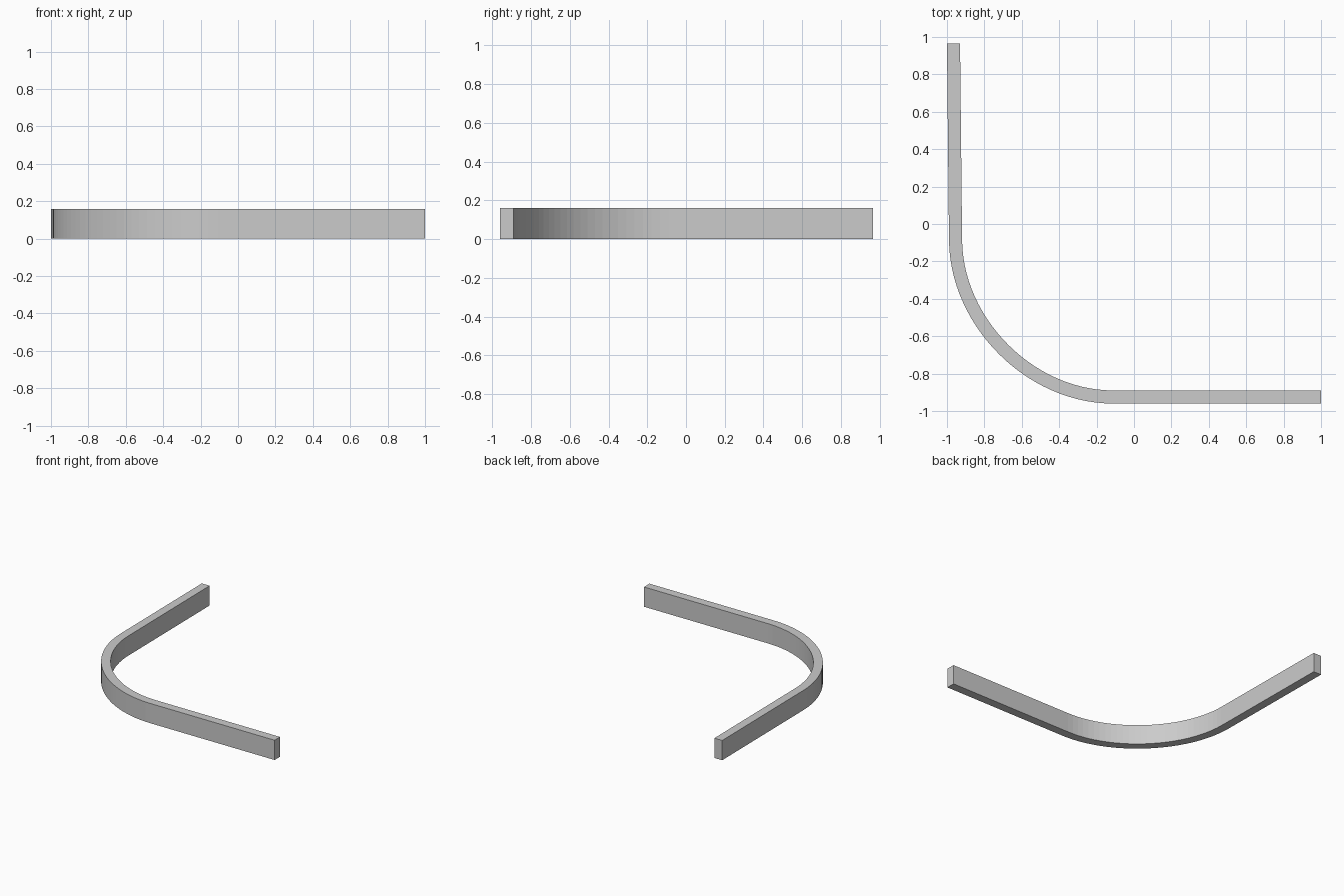
import bpy, bmesh
from mathutils import Vector
from mathutils.geometry import interpolate_bezier

if "Cube" in bpy.data.objects:
    bpy.data.objects.remove(bpy.data.objects["Cube"])

HEIGHT, HALF = 0.16, 0.035

# Centre line: straight leg, eased quarter bend, straight leg
a, b = Vector((-0.954, -0.09, 0)), Vector((-0.11, -0.925, 0))
k = 0.525
bend = interpolate_bezier(a, a + Vector((0.006, -0.835 * k, 0)),
                          b + Vector((-0.844 * k, 0, 0)), b, 29)
path = [Vector((-0.965, 0.965, 0))] + [Vector(p) for p in bend] + [Vector((1, -0.925, 0))]

# Offset the centre line to both sides for the footprint
left, right = [], []
for i, p in enumerate(path):
    d_in = (p - path[max(i - 1, 0)]).normalized()
    d_out = (path[min(i + 1, len(path) - 1)] - p).normalized()
    t = (d_in + d_out).normalized()
    n = Vector((-t.y, t.x, 0)) * HALF
    left.append(p + n)
    right.append(p - n)
for side in (left, right):
    side[0].y = 0.965

# Rectangular section swept along the path, closed at both ends
bm = bmesh.new()
up = Vector((0, 0, HEIGHT))
rings = [[bm.verts.new(v) for v in (l, r, r + up, l + up)] for l, r in zip(left, right)]
for r0, r1 in zip(rings, rings[1:]):
    for j in range(4):
        m = (j + 1) % 4
        bm.faces.new((r0[j], r0[m], r1[m], r1[j]))
bm.faces.new(rings[0])
bm.faces.new(rings[-1])
bmesh.ops.recalc_face_normals(bm, faces=bm.faces)

mesh = bpy.data.meshes.new("curved_wall")
bm.to_mesh(mesh)
bm.free()
bpy.context.collection.objects.link(bpy.data.objects.new("curved_wall", mesh))
